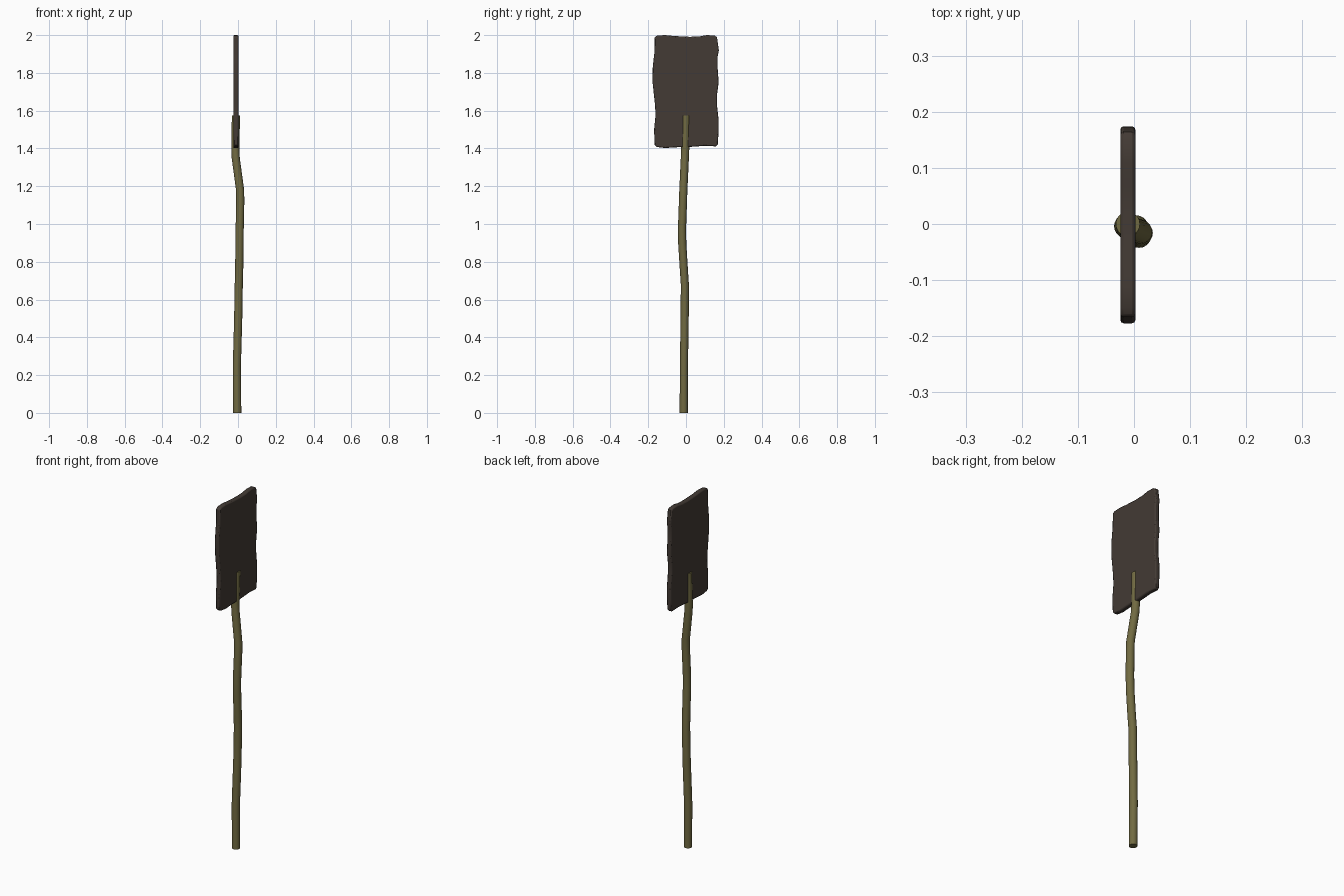
import bpy, bmesh, math
from mathutils import Vector

if "Cube" in bpy.data.objects:
    bpy.data.objects.remove(bpy.data.objects["Cube"])


def material(name, rgb):
    m = bpy.data.materials.new(name)
    m.diffuse_color = (*rgb, 1)
    m.use_nodes = True
    m.node_tree.nodes["Principled BSDF"].inputs["Base Color"].default_value = m.diffuse_color
    return m


def finish(bm, name, mat):
    bmesh.ops.recalc_face_normals(bm, faces=bm.faces)
    mesh = bpy.data.meshes.new(name)
    bm.to_mesh(mesh)
    bm.free()
    mesh.materials.append(mat)
    ob = bpy.data.objects.new(name, mesh)
    bpy.context.collection.objects.link(ob)
    return ob


def smooth(ob, angle):
    bpy.ops.object.select_all(action='DESELECT')
    ob.select_set(True)
    bpy.context.view_layer.objects.active = ob
    bpy.ops.object.shade_smooth_by_angle(angle=math.radians(angle))


wood = material("olive wood", (0.165, 0.145, 0.054))
dark = material("dark brown", (0.056, 0.043, 0.035))

# Crooked round handle: rings swept along a bent path
path = [(-0.004, -0.012, 0), (-0.006, -0.011, 0.25), (0.001, -0.007, 0.50),
        (0.004, -0.006, 0.68), (0.006, -0.010, 0.74), (0.008, -0.020, 0.90),
        (0.009, -0.021, 0.98), (0.012, -0.016, 1.12), (0.011, -0.014, 1.18),
        (-0.012, -0.006, 1.35), (-0.014, -0.004, 1.40), (-0.011, 0, 1.575)]
SIDES, RADIUS = 20, 0.0215
bm = bmesh.new()
rings = []
for p in path:
    rings.append([bm.verts.new(Vector(p) + RADIUS * Vector((math.cos(a), math.sin(a), 0)))
                  for a in (2 * math.pi * i / SIDES for i in range(SIDES))])
for lo, hi in zip(rings, rings[1:]):
    for i in range(SIDES):
        j = (i + 1) % SIDES
        bm.faces.new((lo[i], lo[j], hi[j], hi[i]))
bm.faces.new(rings[0][::-1])
bm.faces.new(rings[-1])
smooth(finish(bm, "handle", wood), 40)

# Flat blade with a slightly wavy outline (y, z), extruded along x
outline = [(-0.166, 1.990), (-0.150, 1.998), (-0.11, 2.0), (-0.06, 1.995), (0.02, 1.991),
           (0.07, 1.993), (0.11, 2.0), (0.150, 1.998), (0.164, 1.990),
           (0.174, 1.92), (0.168, 1.89), (0.168, 1.82), (0.173, 1.75), (0.165, 1.69),
           (0.164, 1.63), (0.173, 1.55), (0.172, 1.48), (0.168, 1.42), (0.158, 1.411),
           (0.10, 1.414), (0.02, 1.408), (-0.06, 1.406), (-0.11, 1.402),
           (-0.155, 1.408), (-0.166, 1.418), (-0.169, 1.50), (-0.161, 1.58),
           (-0.165, 1.64), (-0.176, 1.74), (-0.177, 1.82), (-0.172, 1.87),
           (-0.167, 1.91)]
bm = bmesh.new()
face = bm.faces.new([bm.verts.new((-0.0245, y, z)) for y, z in outline])
side = bmesh.ops.extrude_face_region(bm, geom=[face])
verts = [g for g in side['geom'] if isinstance(g, bmesh.types.BMVert)]
bmesh.ops.translate(bm, verts=verts, vec=(0.027, 0, 0))
blade = finish(bm, "blade", dark)

# Soft rim around both blade faces
bevel = blade.modifiers.new("rim", 'BEVEL')
bevel.width = 0.006
bevel.segments = 2
bevel.limit_method = 'ANGLE'
bevel.angle_limit = math.radians(60)
smooth(blade, 35)
